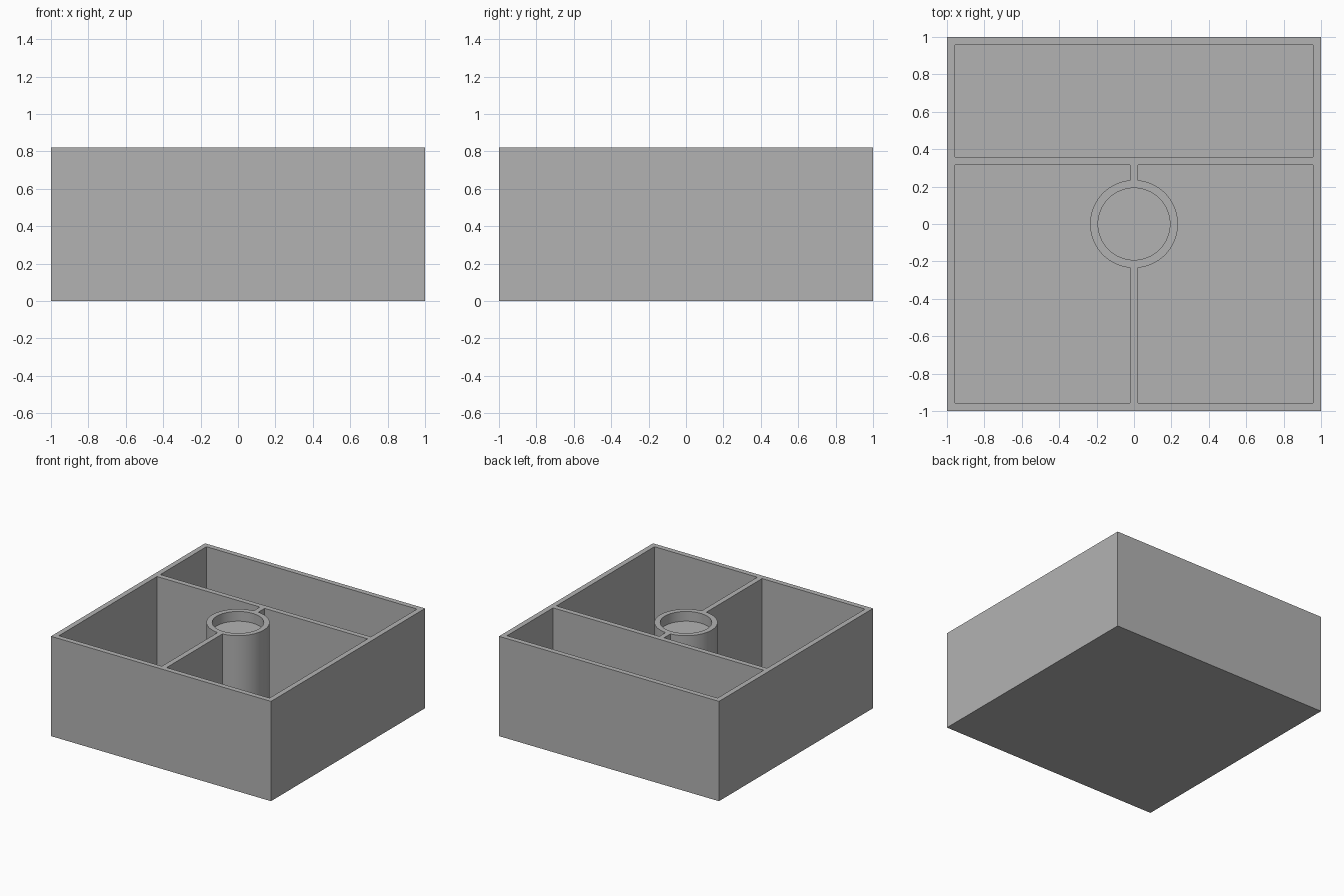
import bpy
import math

old = bpy.data.objects.get("Cube")
if old:
    bpy.data.objects.remove(old, do_unlink=True)

HEIGHT = 0.82
WALL = 0.043
HALF = WALL / 2
INNER = 1 - WALL        # inside face of the outer walls
DIVIDER_Y = 0.337       # centre of the cross divider
POST_RADIUS = 0.235
RECESS_DEPTH = 0.08
ABOVE = HEIGHT + 0.2    # cutters reach past the rim

grey = bpy.data.materials.new("plain grey")
colour = (0.45, 0.45, 0.45, 1)
grey.diffuse_color = colour
grey.use_nodes = True
grey.node_tree.nodes["Principled BSDF"].inputs["Base Color"].default_value = colour


def box(name, low, high):
    middle = [(a + b) / 2 for a, b in zip(low, high)]
    bpy.ops.mesh.primitive_cube_add(size=1, location=middle)
    ob = bpy.context.object
    ob.name = name
    ob.scale = [b - a for a, b in zip(low, high)]
    bpy.ops.object.transform_apply(location=True, rotation=False, scale=True)
    return ob


def cylinder(name, radius, bottom, top):
    bpy.ops.mesh.primitive_cylinder_add(
        vertices=64, radius=radius, depth=top - bottom, location=(0, 0, (top + bottom) / 2))
    ob = bpy.context.object
    ob.name = name
    return ob


def cut(target, cutter):
    mod = target.modifiers.new("cut", "BOOLEAN")
    mod.operation = "DIFFERENCE"
    mod.solver = "EXACT"
    mod.object = cutter
    bpy.context.view_layer.objects.active = target
    bpy.ops.object.modifier_apply(modifier=mod.name)
    bpy.data.objects.remove(cutter, do_unlink=True)


# Solid block that becomes the tray
tray = box("divided_tray", (-1, -1, 0), (1, 1, HEIGHT))
tray.data.materials.append(grey)

# Long rear compartment
cut(tray, box("rear_cutter", (-INNER, DIVIDER_Y + HALF, WALL), (INNER, INNER, ABOVE)))

# Two front compartments, leaving the round post between them
for side in (-1, 1):
    xs = sorted((side * HALF, side * INNER))
    pocket = box("front_cutter", (xs[0], -INNER, WALL), (xs[1], DIVIDER_Y - HALF, ABOVE))
    cut(pocket, cylinder("post_keeper", POST_RADIUS, -1, ABOVE + 1))
    cut(tray, pocket)

# Shallow cup in the top of the post
cut(tray, cylinder("recess_cutter", POST_RADIUS - WALL, HEIGHT - RECESS_DEPTH, ABOVE))

# Smooth the round walls, keep the edges sharp
bpy.ops.object.select_all(action="DESELECT")
tray.select_set(True)
bpy.context.view_layer.objects.active = tray
bpy.ops.object.shade_smooth_by_angle(angle=math.radians(30))
